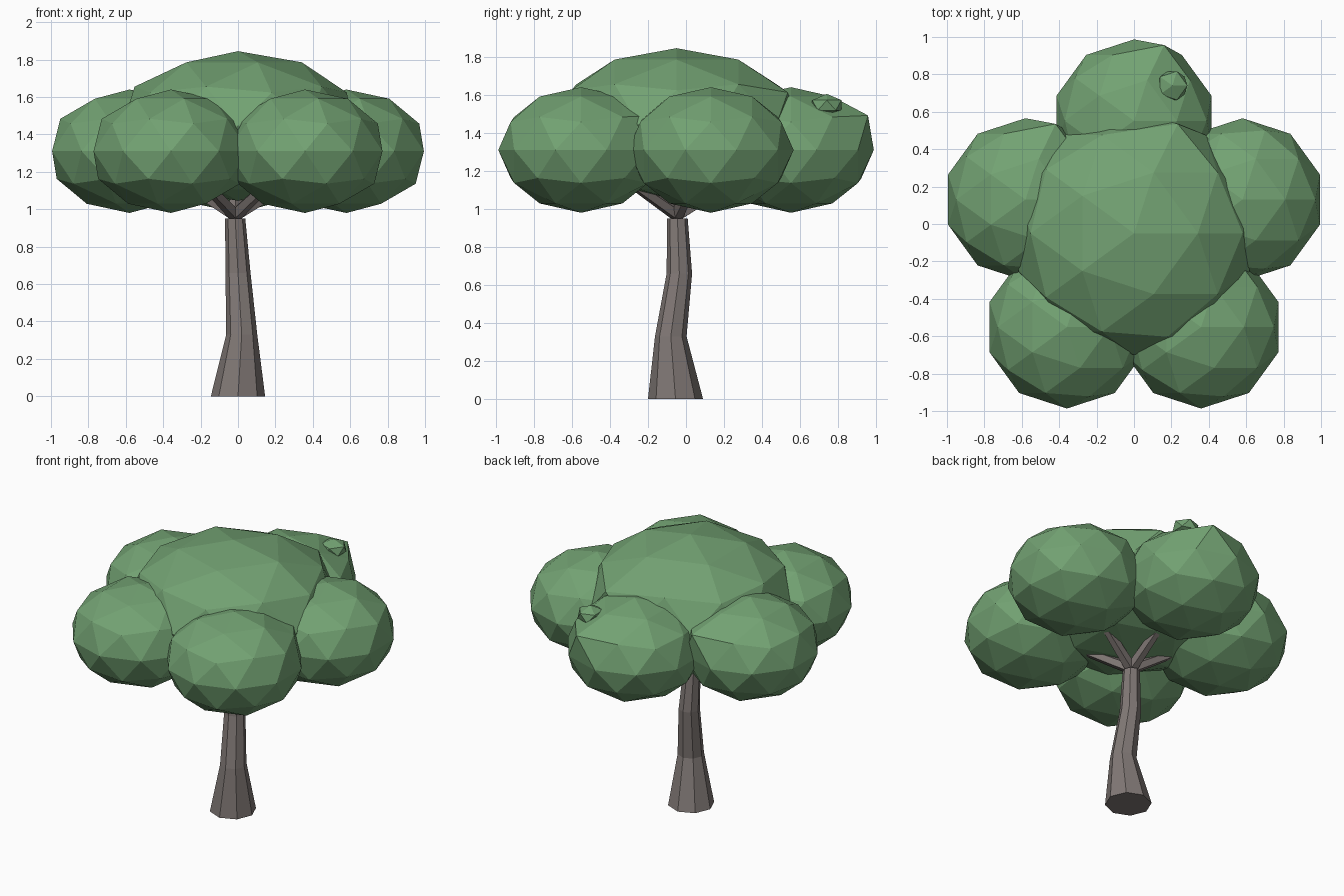
import bpy, bmesh
from math import sin, cos, pi, radians
from mathutils import Vector

if "Cube" in bpy.data.objects:
    bpy.data.objects.remove(bpy.data.objects["Cube"])


def material(name, rgb):
    m = bpy.data.materials.new(name)
    m.diffuse_color = (*rgb, 1)
    m.use_nodes = True
    m.node_tree.nodes["Principled BSDF"].inputs["Base Color"].default_value = m.diffuse_color
    return m


LEAF = material("leaf_green", (0.17, 0.36, 0.17))
BARK = material("bark_grey", (0.22, 0.19, 0.18))


def finish(bm, name, mat):
    bmesh.ops.recalc_face_normals(bm, faces=bm.faces)
    me = bpy.data.meshes.new(name)
    bm.to_mesh(me)
    bm.free()
    me.materials.append(mat)
    ob = bpy.data.objects.new(name, me)
    bpy.context.collection.objects.link(ob)
    return ob


def blob(name, centre, r, rz, bump=None, subdiv=2):
    """Flattened faceted sphere; bump pulls its upper back vertex outwards."""
    bm = bmesh.new()
    bmesh.ops.create_icosphere(bm, subdivisions=subdiv, radius=1)
    if bump:
        corner = Vector((0.276, 0.851, 0.447))
        v = min(bm.verts, key=lambda v: (v.co - corner).length)
        v.co = Vector(bump)
    for v in bm.verts:
        v.co = Vector((v.co.x * r, v.co.y * r, v.co.z * rz)) + Vector(centre)
    return finish(bm, name, LEAF)


def tube(name, rings, sides):
    """Upright tapered tube through (x, y, z, radius) rings."""
    bm = bmesh.new()
    loops = [[bm.verts.new((x + r * cos(2 * pi * i / sides),
                            y + r * sin(2 * pi * i / sides), z))
              for i in range(sides)] for x, y, z, r in rings]
    for a, b in zip(loops, loops[1:]):
        for i in range(sides):
            j = (i + 1) % sides
            bm.faces.new((a[i], a[j], b[j], b[i]))
    bm.faces.new(loops[0])
    bm.faces.new(loops[-1])
    return finish(bm, name, BARK)


# Bent trunk with a flared foot
tube("trunk", [(0, -0.055, 0, 0.145), (0.02, -0.08, 0.33, 0.083),
               (0.0, -0.035, 0.66, 0.067), (-0.015, -0.045, 0.95, 0.054)], 8)

# Ring of five leaf lobes, each carried by a branch
MID_Y = -0.058
BUMP = (0.37, 0.93, 0.55)
lobes = [("back", 90, BUMP), ("left", 162, BUMP), ("front_left", 234, None),
         ("front_right", 306, BUMP), ("right", 18, None)]
for name, deg, bump in lobes:
    d = Vector((cos(radians(deg)), sin(radians(deg)), 0))
    blob("leaf_lobe_" + name, d * 0.61 + Vector((0, MID_Y, 1.31)), 0.435, 0.33, bump)
    start, end = Vector((-0.015, -0.045, 0.97)), d * 0.5 + Vector((0, MID_Y, 1.26))
    axis = end - start
    bm = bmesh.new()
    bmesh.ops.create_cone(bm, cap_ends=True, segments=5, radius1=0.038,
                          radius2=0.022, depth=axis.length)
    branch = finish(bm, "branch_" + name, BARK)
    branch.rotation_euler = axis.to_track_quat('Z', 'Y').to_euler()
    branch.location = (start + end) / 2

# Broad central crown and the small tuft on the back lobe
blob("leaf_crown", (0, -0.05, 1.445), 0.65, 0.4, (0.36, 0.9, 0.42))
blob("leaf_tuft", (0.205, 0.74, 1.545), 0.09, 0.06, subdiv=1)
